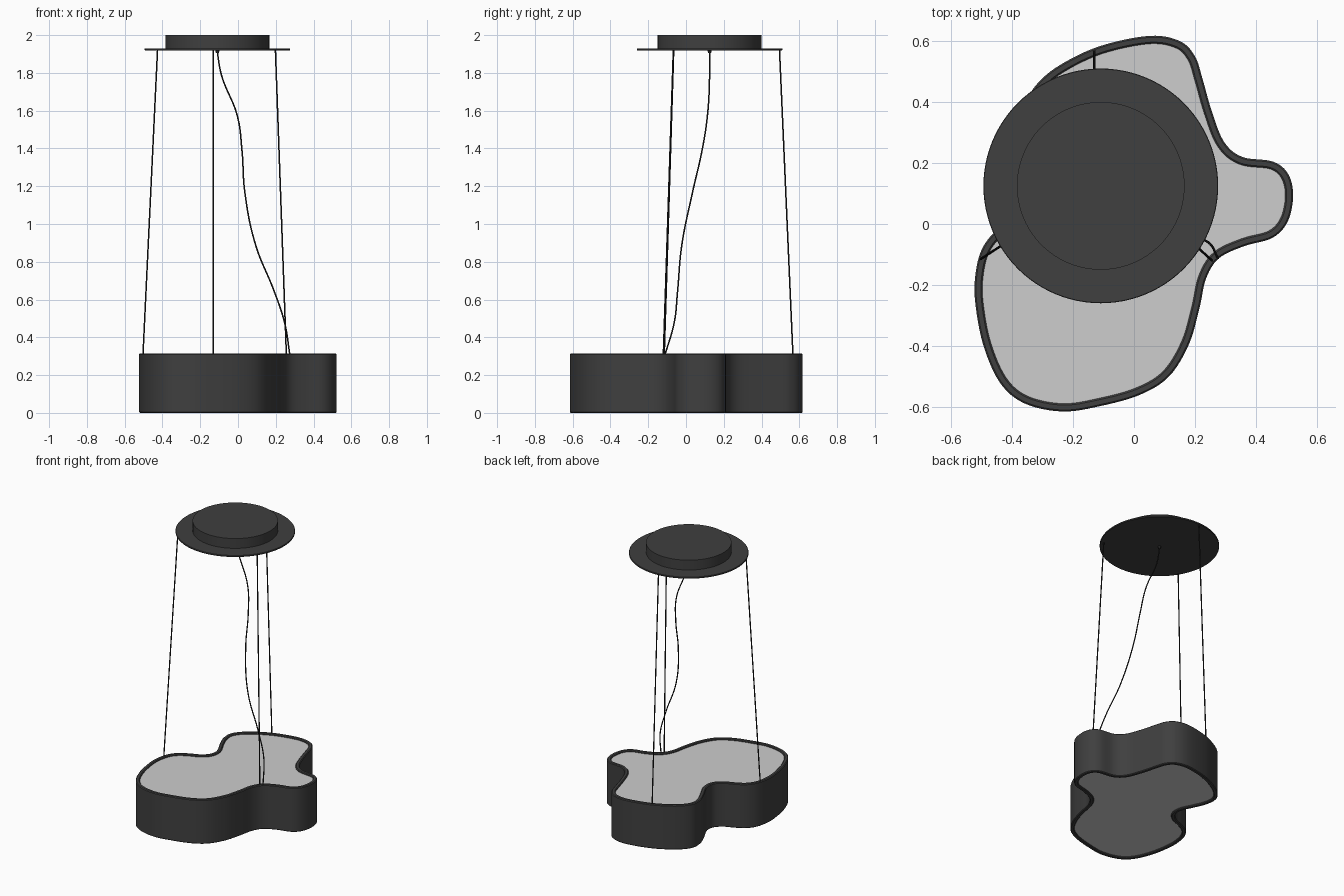
import bpy, bmesh, math
from mathutils import Vector

if "Cube" in bpy.data.objects:
    bpy.data.objects.remove(bpy.data.objects["Cube"])


def material(name, rgb):
    m = bpy.data.materials.new(name)
    m.diffuse_color = (*rgb, 1)
    m.use_nodes = True
    m.node_tree.nodes["Principled BSDF"].inputs["Base Color"].default_value = m.diffuse_color
    return m


DARK = material("charcoal", (0.05, 0.05, 0.05))
CABLE = material("black_cable", (0.015, 0.015, 0.015))
LIGHT = material("light_grey_diffuser", (0.61, 0.61, 0.61))

# Outer outline of the free-form lamp body, clockwise from the back
OUTLINE = [(.05, .617), (.15, .60), (.20, .55), (.225, .475), (.255, .37), (.295, .27),
           (.355, .22), (.455, .205), (.505, .165), (.522, .095), (.505, .01), (.455, -.045),
           (.36, -.073), (.278, -.113), (.236, -.18), (.215, -.275), (.18, -.395),
           (.115, -.50), (.02, -.56), (-.11, -.597), (-.235, -.615), (-.36, -.588),
           (-.44, -.52), (-.495, -.395), (-.521, -.255), (-.52, -.165), (-.50, -.085),
           (-.455, -.025), (-.39, .012), (-.32, .042), (-.275, .09), (-.273, .155),
           (-.31, .235), (-.345, .32), (-.352, .395), (-.32, .457), (-.245, .52), (-.113, .583)]


def smooth_loop(pts, steps=6):
    """Closed Catmull-Rom curve through the points."""
    p = [Vector(q) for q in pts]
    n, out = len(p), []
    for i in range(n):
        a, b, c, d = p[i - 1], p[i], p[(i + 1) % n], p[(i + 2) % n]
        for k in range(steps):
            t = k / steps
            out.append(0.5 * (2 * b + (c - a) * t + (2 * a - 5 * b + 4 * c - d) * t * t
                              + (3 * b - a - 3 * c + d) * t ** 3))
    return out


LOOP = smooth_loop(OUTLINE)


def inset(d):
    """Body outline moved inwards by d."""
    n, out = len(LOOP), []
    for i in range(n):
        t = (LOOP[(i + 1) % n] - LOOP[i - 1]).normalized()
        out.append(LOOP[i] + Vector((t.y, -t.x)) * d)
    return out


def finish(name, bm, mat, angle=35):
    bmesh.ops.recalc_face_normals(bm, faces=bm.faces)
    me = bpy.data.meshes.new(name)
    bm.to_mesh(me)
    bm.free()
    me.materials.append(mat)
    ob = bpy.data.objects.new(name, me)
    bpy.context.collection.objects.link(ob)
    bpy.ops.object.select_all(action='DESELECT')
    ob.select_set(True)
    bpy.context.view_layer.objects.active = ob
    bpy.ops.object.shade_smooth_by_angle(angle=math.radians(angle))
    return ob


def loft(name, rings, mat, closed=False):
    """Skin a stack of rings; either close the section or cap both ends."""
    bm = bmesh.new()
    vs = [[bm.verts.new(p) for p in r] for r in rings]
    n = len(vs[0])
    pairs = list(zip(vs, vs[1:] + vs[:1])) if closed else list(zip(vs, vs[1:]))
    for a, b in pairs:
        for i in range(n):
            j = (i + 1) % n
            bm.faces.new((a[i], a[j], b[j], b[i]))
    if not closed:
        bm.faces.new(vs[0])
        bm.faces.new(vs[-1])
    return finish(name, bm, mat)


def body_ring(d, z):
    return [(p.x, p.y, z) for p in inset(d)]


def lathe(name, centre, profile, mat, sides=96):
    rings = [[(centre[0] + r * math.cos(math.tau * i / sides),
               centre[1] + r * math.sin(math.tau * i / sides), z) for i in range(sides)]
             for r, z in profile]
    return loft(name, rings, mat)


def cable(name, pts, radius=.004):
    cu = bpy.data.curves.new(name, 'CURVE')
    cu.dimensions = '3D'
    cu.bevel_depth = radius
    cu.bevel_resolution = 2
    cu.use_fill_caps = True
    sp = cu.splines.new('BEZIER')
    sp.bezier_points.add(len(pts) - 1)
    for bp, p in zip(sp.bezier_points, pts):
        bp.co = p
        bp.handle_left_type = bp.handle_right_type = 'AUTO'
    cu.materials.append(CABLE)
    ob = bpy.data.objects.new(name, cu)
    bpy.context.collection.objects.link(ob)


# Lamp frame: thin wall with softened rims
WALL, H, R = .026, .315, .005
section = [(0, R), (0, H - R), (R, H), (WALL - R, H), (WALL, H - R), (WALL, R), (WALL - R, 0), (R, 0)]
loft("lamp_frame", [body_ring(d, z) for d, z in section], DARK, closed=True)

# Diffuser panels on top and underneath
for name, z0, z1 in (("top_diffuser", .297, .305), ("bottom_diffuser", .010, .018)):
    loft(name, [body_ring(WALL - .002, z0), body_ring(WALL - .002, z1)], LIGHT)

# Ceiling canopy: wide thin plate with a drum above it
C = (-.109, .125)
lathe("canopy_plate", C, [(.383, 1.919), (.385, 1.921), (.385, 1.928), (.383, 1.930)], DARK)
lathe("canopy_drum", C, [(.275, 1.926), (.275, 2.0)], DARK)
lathe("cord_gland", C, [(.008, 1.905), (.011, 1.92)], CABLE, 24)

# Three suspension cables
for side, top, low in (("left", (-.426, -.065), (-.503, -.115)),
                       ("right", (.198, -.067), (.256, -.120)),
                       ("back", (-.130, .495), (-.130, .566))):
    cable(side + "_suspension_cable", [(*top, 1.922), (*low, .31)])

# Loose power cord
cable("power_cord", [(-.111, .125, 1.92), (-.088, .125, 1.79), (-.003, .113, 1.57),
                     (.021, .085, 1.39), (.036, .035, 1.17), (.093, -.022, .89),
                     (.193, -.045, .64), (.246, -.062, .48), (.275, -.112, .305)])
